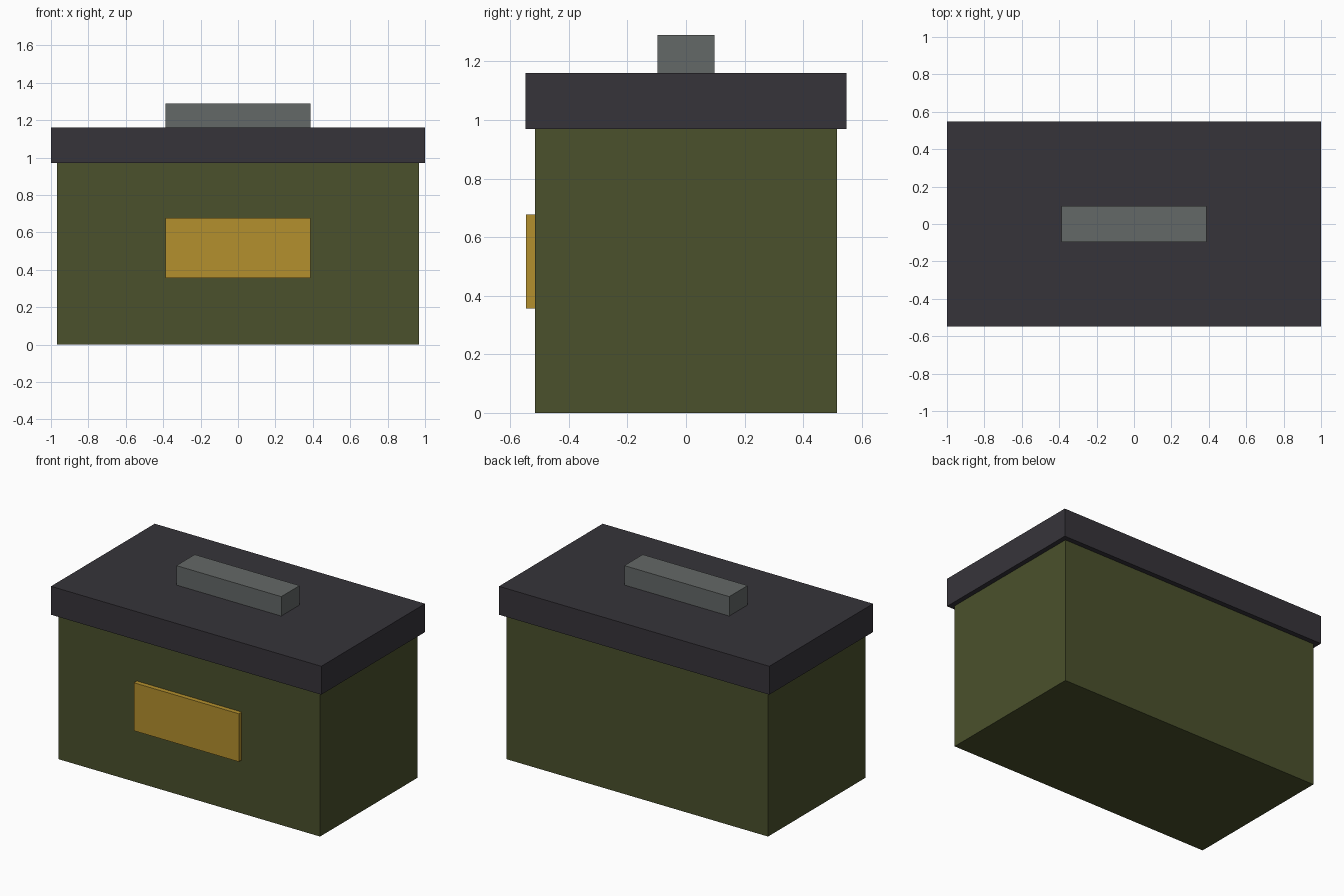
import bpy

default_cube = bpy.data.objects.get("Cube")
if default_cube:
    bpy.data.objects.remove(default_cube, do_unlink=True)


def make_material(name, rgb):
    mat = bpy.data.materials.new(name)
    mat.use_nodes = True
    colour = (*rgb, 1.0)
    mat.diffuse_color = colour
    shader = next(n for n in mat.node_tree.nodes if n.type == "BSDF_PRINCIPLED")
    shader.inputs["Base Color"].default_value = colour
    return mat


def make_box(name, mat, x, y, z):
    """Flat-faced box spanning the given (low, high) range on each axis."""
    bpy.ops.mesh.primitive_cube_add(size=1)
    obj = bpy.context.object
    obj.name = name
    obj.data.name = name
    for v in obj.data.vertices:
        v.co = [lo + (c + 0.5) * (hi - lo) for c, (lo, hi) in zip(v.co, (x, y, z))]
    obj.data.materials.append(mat)
    return obj


def both(half):
    return (-half, half)


olive = make_material("olive_green", (0.069, 0.082, 0.025))
charcoal = make_material("charcoal", (0.037, 0.034, 0.042))
grey = make_material("steel_grey", (0.127, 0.138, 0.136))
gold = make_material("mustard_gold", (0.456, 0.279, 0.027))

# Main heights and depths
rim, lid_top = 0.97, 1.16
body_depth, lid_depth = 0.515, 0.548
fitting_width = 0.388

# Box body and overhanging lid
make_box("body", olive, both(0.968), both(body_depth), (0, rim))
make_box("lid", charcoal, both(1.0), both(lid_depth), (rim, lid_top))

# Handle on the lid
make_box("handle", grey, both(fitting_width), both(0.097), (lid_top, 1.29))

# Raised plate on the front
make_box("front_plate", gold, both(fitting_width), (-0.546, -body_depth), (0.357, 0.678))
